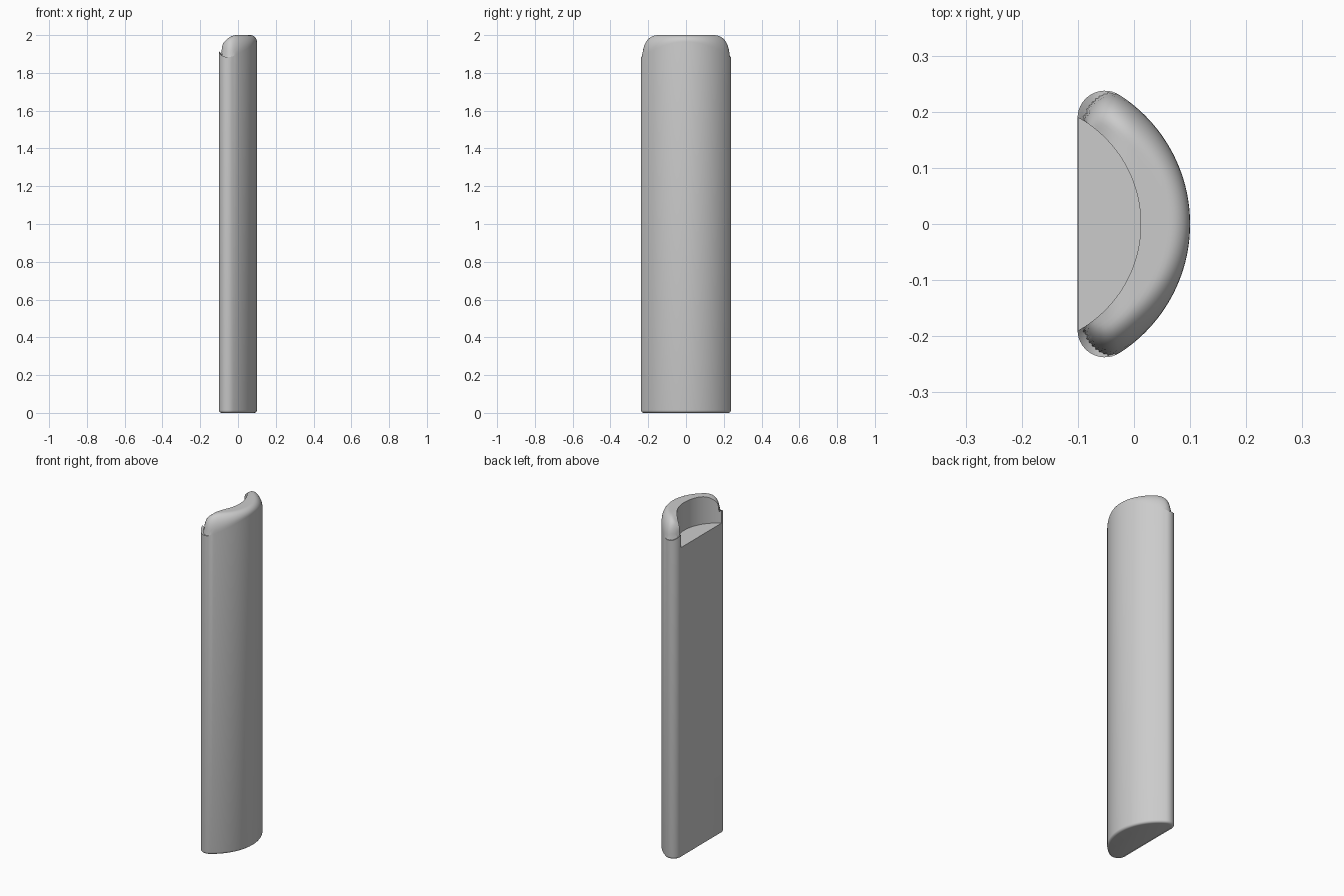
import bpy, bmesh, math

if "Cube" in bpy.data.objects:
    bpy.data.objects.remove(bpy.data.objects["Cube"])

H, FLOOR = 2.0, 1.835       # total height, height of the recessed ledge
XB = -0.1                   # flat back plane
CX, R = -0.173, 0.273       # outer arc centre and radius
EX, EY = -0.052, 0.189      # rounded end centre
ER = R - math.hypot(EX - CX, EY)
A = math.atan2(EY, EX - CX)
IX, IR = -0.205, 0.217      # inner arc of the recess
IA = math.atan2(EY, XB - IX)

# Outline with normals: lower rounded end, outer arc, upper rounded end
N_END, N_ARC = 14, 48
out = []
for i in range(N_END):
    a = -math.pi + (math.pi - A) * i / N_END
    out.append((EX + ER * math.cos(a), -EY + ER * math.sin(a), a))
for i in range(N_ARC + 1):
    a = -A + 2 * A * i / N_ARC
    out.append((CX + R * math.cos(a), R * math.sin(a), a))
out += [(x, -y, -a) for x, y, a in reversed(out[:N_END])]
n = len(out)

# Matching points on the inner arc, spaced by distance along the outline
length = [0.0]
for p, q in zip(out, out[1:]):
    length.append(length[-1] + math.dist(p[:2], q[:2]))
inner = []
for s in length:
    a = IA * (2 * s / length[-1] - 1)
    inner.append((IX + IR * math.cos(a), IR * math.sin(a)))

bm = bmesh.new()
def ring(points):
    return [bm.verts.new(p) for p in points]

def skin(a, b):
    for i in range(n - 1):
        bm.faces.new((a[i], a[i + 1], b[i + 1], b[i]))

def rim_point(i, t):
    """Rim surface from outline (t=0) to recess edge (t=1), rolled over."""
    (px, py, _), (qx, qy) = out[i], inner[i]
    x, y = px + (qx - px) * t, py + (qy - py) * t
    k = min(1, abs(py) / 0.235) ** 2
    drop, width = 0.035 + 0.08 * k, 0.035 + 0.025 * k
    g = max(0, 1 - math.dist((x, y), (px, py)) / width)
    e = max(0, -x / 0.1)
    return x, y, H - drop * (1 - math.sqrt(max(0, 1 - e * e - g * g)))

# Rounded bottom edge and outer wall
B = 0.014
rings = []
for j in range(5):
    f = math.pi / 2 * j / 4
    d, z = B * (1 - math.sin(f)), B * (1 - math.cos(f))
    rings.append(ring((x - d * math.cos(a), y - d * math.sin(a), z) for x, y, a in out))
# Rolled rim, denser near the outer edge
M = 14
for j in range(M + 1):
    rings.append(ring(rim_point(i, (j / M) ** 1.7) for i in range(n)))
# Recess wall down to the ledge
rings.append(ring((x, y, FLOOR) for x, y in inner))
for a, b in zip(rings, rings[1:]):
    skin(a, b)
# Bottom, recess ledge and flat back
bm.faces.new(list(reversed(rings[0])))
bm.faces.new(rings[-1])
left, right = [r[0] for r in rings[:5]], [r[-1] for r in rings[:5]]
bm.faces.new(left + [rings[-1][0], rings[-1][-1]] + right[::-1])
bmesh.ops.remove_doubles(bm, verts=bm.verts, dist=0.0002)
bmesh.ops.recalc_face_normals(bm, faces=bm.faces)

mesh = bpy.data.meshes.new("curved_post")
bm.to_mesh(mesh)
bm.free()
post = bpy.data.objects.new("curved_post", mesh)
bpy.context.collection.objects.link(post)

grey = bpy.data.materials.new("light_grey")
grey.diffuse_color = (0.6, 0.6, 0.6, 1)
grey.use_nodes = True
grey.node_tree.nodes["Principled BSDF"].inputs["Base Color"].default_value = grey.diffuse_color
mesh.materials.append(grey)

bpy.context.view_layer.objects.active = post
post.select_set(True)
bpy.ops.object.shade_smooth_by_angle(angle=math.radians(35))
